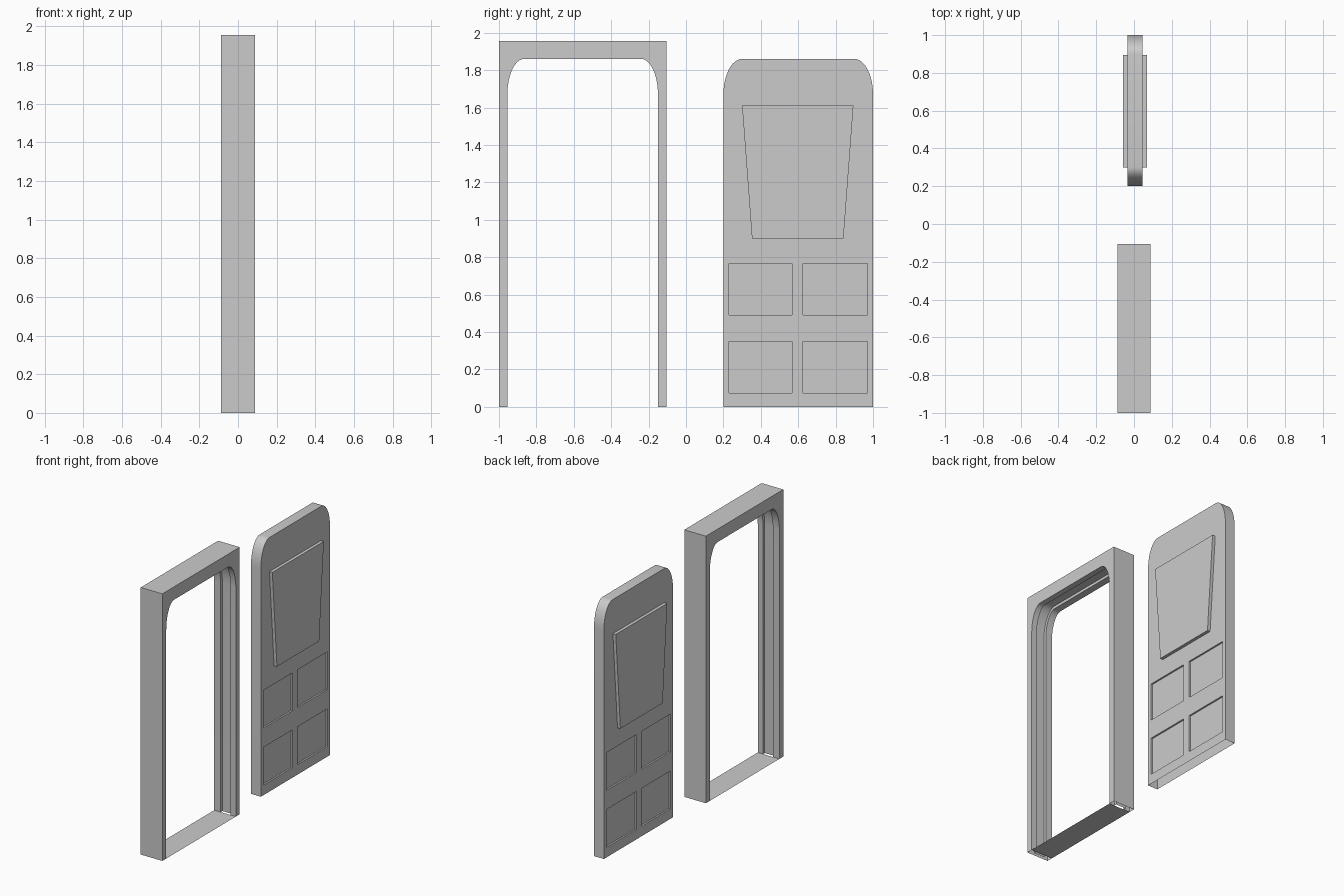
import bpy, bmesh, math

if "Cube" in bpy.data.objects:
    bpy.data.objects.remove(bpy.data.objects["Cube"])

SEG = 12


def arch(y0, y1, top, ry, rz, d=0.0):
    """Open (y, z) path: up the left, round over the top, down the right; d pushes it outward."""
    y0, y1, top, ry, rz = y0 - d, y1 + d, top + d, ry + d, rz + d
    pts = [(y0, 0)]
    for i in range(SEG + 1):
        a = math.pi / 2 * i / SEG
        pts.append((y0 + ry - ry * math.cos(a), top - rz + rz * math.sin(a)))
    return pts + [(y0 + y1 - y, z) for y, z in reversed(pts)]


def ring(bm, pts, x):
    return [bm.verts.new((x, y, z)) for y, z in pts]


def bridge(bm, a, b, closed=False):
    n = len(a)
    for i in range(n if closed else n - 1):
        j = (i + 1) % n
        bm.faces.new((a[i], a[j], b[j], b[i]))


def finish(bm, name):
    bmesh.ops.remove_doubles(bm, verts=bm.verts, dist=0.0001)
    bmesh.ops.recalc_face_normals(bm, faces=bm.faces)
    me = bpy.data.meshes.new(name)
    bm.to_mesh(me)
    bm.free()
    ob = bpy.data.objects.new(name, me)
    bpy.context.collection.objects.link(ob)
    bpy.ops.object.select_all(action='DESELECT')
    ob.select_set(True)
    bpy.context.view_layer.objects.active = ob
    bpy.ops.object.shade_smooth_by_angle(angle=math.radians(30))
    return ob


# door frame: square outside, arched opening with a channel for the door
HALF = 0.0875
outer = [(-1, 0), (-1, 1.955), (-0.105, 1.955), (-0.105, 0)]
opening = (-0.955, -0.15, 1.86, 0.09, 0.19)
bm = bmesh.new()
bridge(bm, ring(bm, outer, HALF), ring(bm, outer, -HALF))
for x in (HALF, -HALF):
    bm.faces.new(ring(bm, outer + arch(*opening)[::-1], x))
section = [(HALF, 0), (0.045, 0), (0.045, 0.02), (-0.035, 0.02), (-0.035, 0), (-HALF, 0)]
rings = [ring(bm, arch(*opening, d), x) for x, d in section]
for a, b in zip(rings, rings[1:]):
    bridge(bm, a, b)
finish(bm, "door_frame")

# flat sill across the foot of the opening
bm = bmesh.new()
bm.faces.new([bm.verts.new((x, y, 0)) for x, y in
              ((-HALF, -0.955), (HALF, -0.955), (HALF, -0.15), (-HALF, -0.15))])
finish(bm, "sill")


# door leaf: recessed lower panels and a raised tapered window on both faces
outline = arch(0.2, 1.0, 1.86, 0.1, 0.19)
panels = [([(0.30, 1.61), (0.895, 1.61), (0.842, 0.9), (0.353, 0.9)], 0.023)]
for y0, y1 in ((0.23, 0.567), (0.625, 0.97)):
    for z0, z1 in ((0.073, 0.35), (0.49, 0.767)):
        panels.append(([(y0, z0), (y1, z0), (y1, z1), (y0, z1)], -0.012))

bm = bmesh.new()
sides = []
for x, s in ((0.045, 1), (-0.035, -1)):
    rim = ring(bm, outline, x)
    sides.append(rim)
    loops = [ring(bm, p, x) for p, _ in panels]
    edges = [bm.edges.new((r[i - 1], r[i])) for r in [rim] + loops for i in range(len(r))]
    bmesh.ops.triangle_fill(bm, edges=edges, use_beauty=True, use_dissolve=False)
    for loop, (pts, depth) in zip(loops, panels):
        cap = ring(bm, pts, x + s * depth)
        bridge(bm, loop, cap, closed=True)
        bm.faces.new(cap)
bridge(bm, *sides)
finish(bm, "door_leaf")
